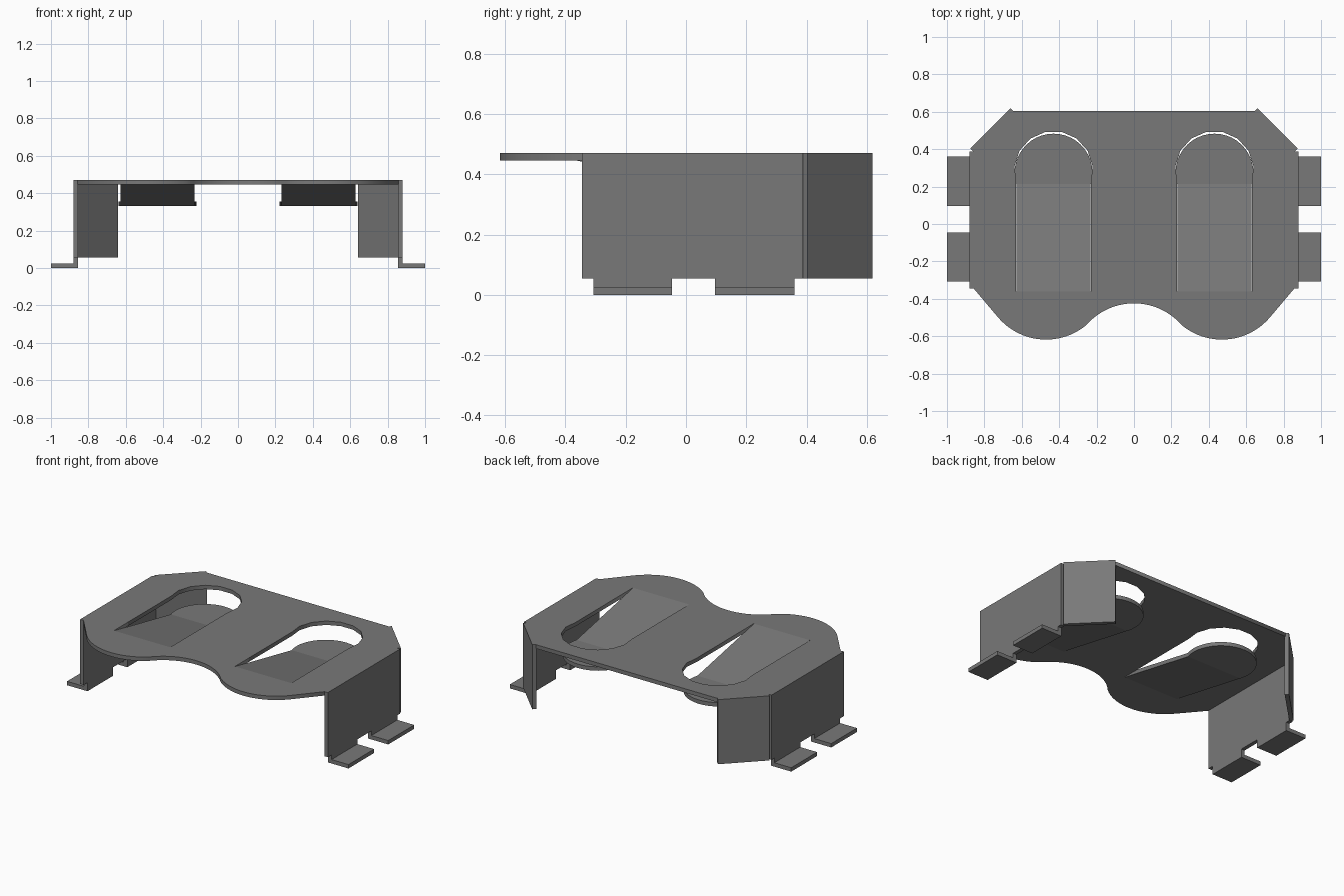
import bpy, bmesh
from math import radians, cos, sin
from mathutils import Vector

if "Cube" in bpy.data.objects:
    bpy.data.objects.remove(bpy.data.objects["Cube"])

TOP, T = 0.47, 0.025      # plate height and sheet thickness

dark = bpy.data.materials.new("dark_grey_metal")
dark.diffuse_color = (0.19, 0.19, 0.19, 1)
dark.use_nodes = True
dark.node_tree.nodes["Principled BSDF"].inputs["Base Color"].default_value = dark.diffuse_color


def arc(cx, cy, r, a0, a1, n):
    return [(cx + r * cos(radians(a0 + (a1 - a0) * i / n)),
             cy + r * sin(radians(a0 + (a1 - a0) * i / n))) for i in range(n + 1)]


def prism(name, pts, axis, lo, hi):
    """Extrude a profile along x (points are y,z) or z (points are x,y), mirrored in x."""
    bm = bmesh.new()
    place = (lambda p: (lo, p[0], p[1])) if axis == 'x' else (lambda p: (p[0], p[1], lo))
    face = bm.faces.new([bm.verts.new(place(p)) for p in pts])
    ext = bmesh.ops.extrude_face_region(bm, geom=[face])
    move = Vector((hi - lo, 0, 0)) if axis == 'x' else Vector((0, 0, hi - lo))
    bmesh.ops.translate(bm, vec=move, verts=[v for v in ext['geom'] if isinstance(v, bmesh.types.BMVert)])
    bmesh.ops.recalc_face_normals(bm, faces=bm.faces)
    mesh = bpy.data.meshes.new(name)
    bm.to_mesh(mesh)
    bm.free()
    mesh.materials.append(dark)
    ob = bpy.data.objects.new(name, mesh)
    bpy.context.collection.objects.link(ob)
    mod = ob.modifiers.new("Mirror", 'MIRROR')
    mod.use_mirror_merge = False
    return ob


# Top plate: wavy front edge, chamfered back corners, two keyhole slots
half = (arc(0, -0.761, 0.337, 90, 45.5, 10)
        + arc(0.47, -0.281, 0.337, 225.5, 320, 22)[1:]
        + [(0.857, -0.345), (0.857, 0.386), (0.643, 0.605)])
outline = half + [(-x, y) for x, y in reversed(half[1:])]
slot = [(0.23, -0.36), (0.63, -0.36)] + arc(0.43, 0.287, 0.21, -18, 198, 9)

curve = bpy.data.curves.new("top_plate", 'CURVE')
curve.dimensions = '2D'
curve.fill_mode = 'BOTH'
curve.extrude = T / 2
curve.materials.append(dark)
for loop in (outline, slot, [(-x, y) for x, y in slot]):
    s = curve.splines.new('POLY')
    s.points.add(len(loop) - 1)
    for p, (x, y) in zip(s.points, loop):
        p.co = (x, y, 0, 1)
    s.use_cyclic_u = True
plate = bpy.data.objects.new("top_plate", curve)
plate.location.z = TOP - T / 2
bpy.context.collection.objects.link(plate)
bpy.context.view_layer.objects.active = plate
plate.select_set(True)
bpy.ops.object.convert(target='MESH')

# Side walls with two tabs reaching down to the feet
prism("side_wall", [(-0.345, TOP), (-0.345, 0.055), (-0.307, 0.055), (-0.307, 0),
                    (-0.046, 0), (-0.046, 0.055), (0.097, 0.055), (0.097, 0),
                    (0.36, 0), (0.36, 0.055), (0.388, 0.055), (0.388, TOP)],
      'x', 0.855, 0.88)

# Feet bent outward
for name, y0, y1 in (("front_foot", -0.307, -0.046), ("back_foot", 0.097, 0.36)):
    prism(name, [(y0, 0), (y1, 0), (y1, T), (y0, T)], 'x', 0.88, 1.0)

# Angled wings closing the back corners
prism("corner_wing", [(0.875, 0.403), (0.66, 0.618), (0.642, 0.6), (0.857, 0.385)], 'z', 0.055, TOP)

# Tongues pressed down out of the slots: a ramp and a rounded flat end
prism("tongue_ramp", [(-0.36, TOP), (0.215, 0.355), (0.215, 0.33), (-0.36, TOP - T)], 'x', 0.232, 0.628)
prism("tongue_pad", arc(0.43, 0.275, 0.208, -17, 197, 24), 'z', 0.33, 0.355)
